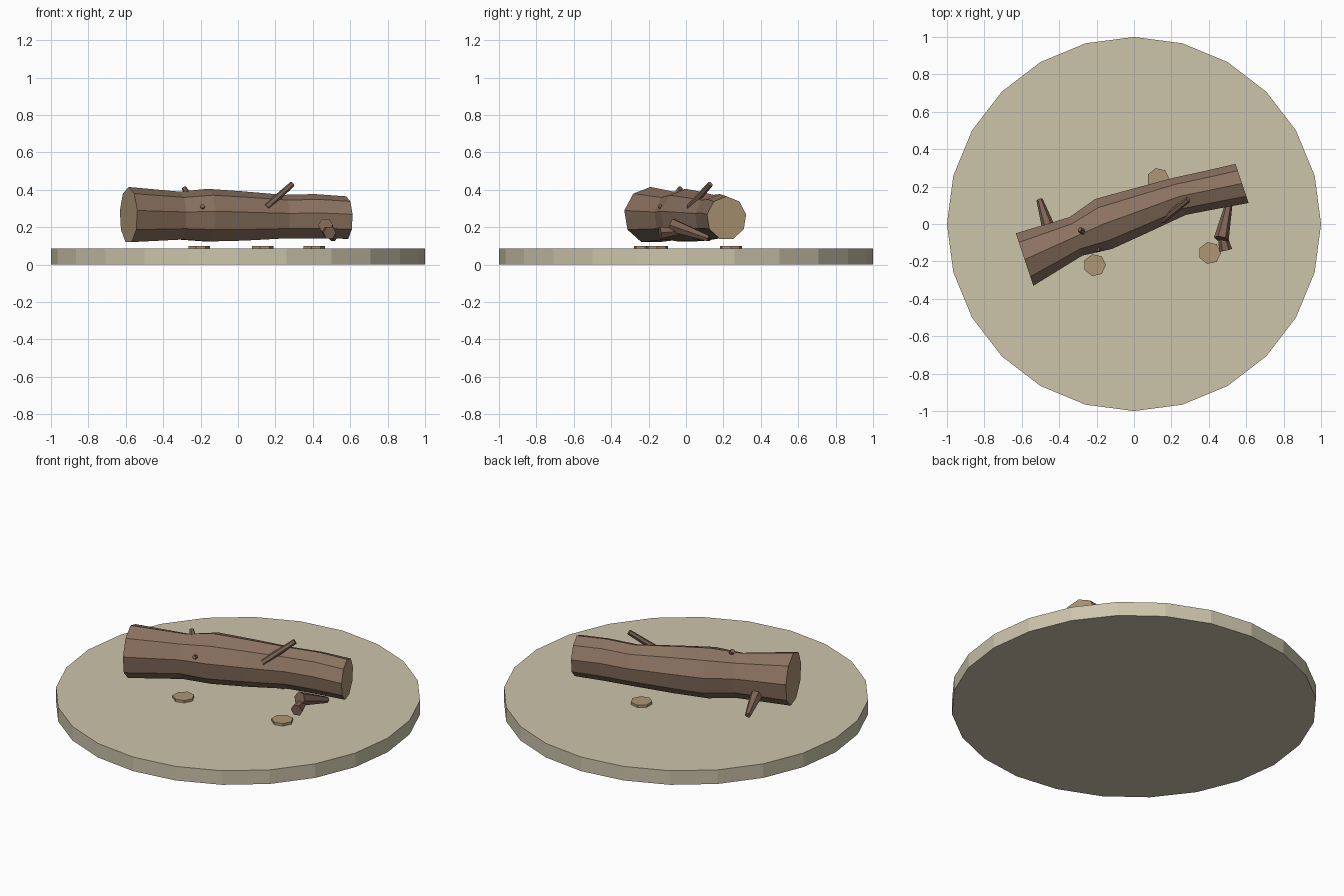
import bpy, bmesh
from math import sin, cos, radians, tau
from mathutils import Vector

cube = bpy.data.objects.get("Cube")
if cube:
    bpy.data.objects.remove(cube, do_unlink=True)


def material(name, srgb):
    color = [((c + 0.055) / 1.055) ** 2.4 for c in srgb] + [1]
    m = bpy.data.materials.new(name)
    m.use_nodes = True
    m.diffuse_color = color
    m.node_tree.nodes["Principled BSDF"].inputs["Base Color"].default_value = color
    return m


SAND = material("pale sand", (0.80, 0.77, 0.67))
BARK = material("brown bark", (0.55, 0.45, 0.38))
TWIG = material("dark branch bark", (0.49, 0.39, 0.33))
WOOD = material("cut wood", (0.68, 0.59, 0.46))


def loft(name, rings, mats):
    """Skin a list of equal rings and close both ends; the last material goes on the ends."""
    bm = bmesh.new()
    loops = [[bm.verts.new(p) for p in ring] for ring in rings]
    n = len(loops[0])
    for a, b in zip(loops, loops[1:]):
        for i in range(n):
            j = (i + 1) % n
            bm.faces.new((a[i], a[j], b[j], b[i]))
    for end in (loops[0], loops[-1]):
        bm.faces.new(end).material_index = len(mats) - 1
    bmesh.ops.recalc_face_normals(bm, faces=bm.faces)
    mesh = bpy.data.meshes.new(name)
    bm.to_mesh(mesh)
    bm.free()
    for m in mats:
        mesh.materials.append(m)
    obj = bpy.data.objects.new(name, mesh)
    bpy.context.collection.objects.link(obj)
    return obj


def ellipse(center, u, v, sides, start=0.0):
    return [Vector(center) + u * cos(start + tau * i / sides) + v * sin(start + tau * i / sides)
            for i in range(sides)]


def disc(name, x, y, z0, z1, radius, sides, mat):
    u, v = Vector((radius, 0, 0)), Vector((0, radius, 0))
    loft(name, [ellipse((x, y, z), u, v, sides) for z in (z0, z1)], [mat])


def branch(name, a, b, r0, r1):
    a, b = Vector(a), Vector(b)
    d = (b - a).normalized()
    u = d.cross(Vector((0, 0, 1))).normalized()
    v = u.cross(d)
    loft(name, [ellipse(p, u * r, v * r, 6) for p, r in ((a, r0), (b, r1))], [TWIG])


# Round ground base
disc("ground_base", 0, 0, 0, 0.085, 1.0, 24, SAND)

# Fallen log: x, y, z of the ring centre, half width, half height
log_rings = [
    (-0.585, -0.19, 0.263, 0.150, 0.152),
    (-0.31, -0.066, 0.258, 0.110, 0.132),
    (-0.163, 0.0, 0.260, 0.143, 0.145),
    (0.022, 0.067, 0.256, 0.127, 0.136),
    (0.244, 0.148, 0.253, 0.106, 0.120),
    (0.41, 0.182, 0.255, 0.108, 0.122),
    (0.578, 0.217, 0.248, 0.112, 0.117),
]
side = Vector((sin(radians(18.4)), -cos(radians(18.4)), 0))
up = Vector((0, 0, 1))
loft("log", [ellipse((x, y, z), side * w, up * h, 9, tau / 4)
             for x, y, z, w, h in log_rings], [BARK, WOOD])

# Branch stubs on the log
branch("upper_branch", (0.15, 0.02, 0.305), (0.29, 0.13, 0.43), 0.02, 0.015)
branch("top_stub", (-0.25, -0.06, 0.355), (-0.29, -0.03, 0.41), 0.018, 0.013)
branch("front_knot", (-0.19, -0.09, 0.295), (-0.19, -0.147, 0.312), 0.018, 0.012)
branch("back_branch", (-0.45, -0.04, 0.2), (-0.505, 0.13, 0.14), 0.038, 0.017)

# Forked branch under the narrow end
branch("fork_main", (0.51, 0.12, 0.14), (0.467, -0.08, 0.212), 0.018, 0.04)
branch("fork_twig", (0.465, -0.03, 0.18), (0.49, -0.14, 0.17), 0.02, 0.035)

# Wood chips on the ground
for i, (x, y) in enumerate([(-0.21, -0.22), (0.405, -0.155), (0.13, 0.24)]):
    disc(f"wood_chip_{i + 1}", x, y, 0.08, 0.1, 0.06, 7, WOOD)
